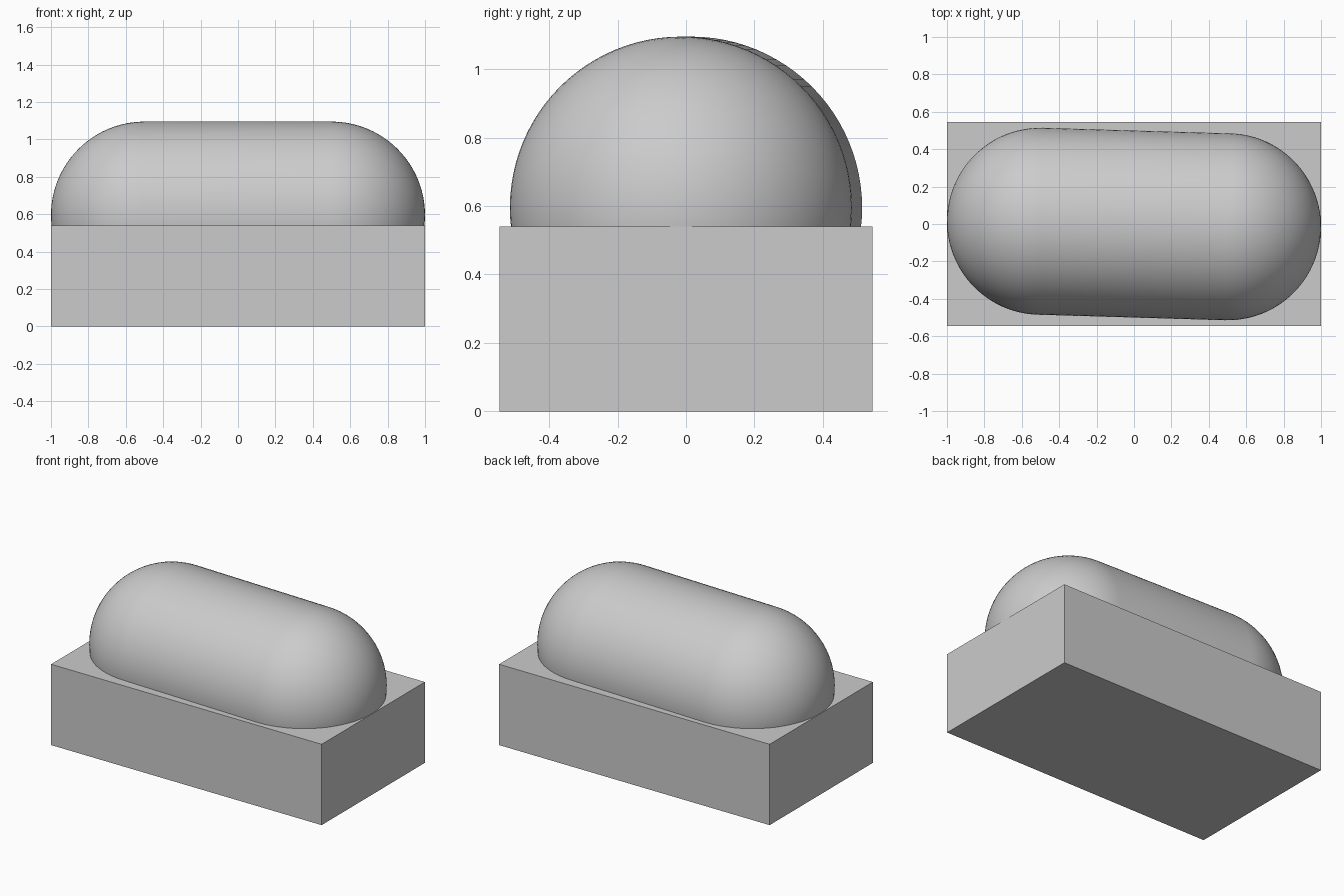
import bpy, bmesh, math
from mathutils import Matrix, Vector

cube = bpy.data.objects.get("Cube")
if cube:
    bpy.data.objects.remove(cube, do_unlink=True)

grey = bpy.data.materials.new("light grey")
grey.use_nodes = True
colour = (0.6, 0.6, 0.6, 1)
grey.diffuse_color = colour
grey.node_tree.nodes["Principled BSDF"].inputs["Base Color"].default_value = colour


def add_object(name, bm):
    bmesh.ops.recalc_face_normals(bm, faces=bm.faces)
    mesh = bpy.data.meshes.new(name)
    bm.to_mesh(mesh)
    bm.free()
    mesh.materials.append(grey)
    obj = bpy.data.objects.new(name, mesh)
    bpy.context.collection.objects.link(obj)
    return obj


# Rectangular base block
WIDTH, DEPTH, HEIGHT = 2, 1.09, 0.54
bm = bmesh.new()
bmesh.ops.create_cube(bm, size=1)
bmesh.ops.scale(bm, vec=(WIDTH, DEPTH, HEIGHT), verts=bm.verts)
bmesh.ops.translate(bm, vec=(0, 0, HEIGHT / 2), verts=bm.verts)
add_object("base_block", bm)

# Capsule: a half outline with two quarter arcs, revolved about x
RADIUS, HALF_LENGTH, STEPS, SIDES = 0.5, 0.5, 24, 96
bm = bmesh.new()
outline = []
for side in (-1, 1):
    for i in range(STEPS + 1):
        a = math.pi / 2 * (i if side < 0 else STEPS - i) / STEPS
        x = side * (HALF_LENGTH + RADIUS * math.cos(a))
        outline.append(bm.verts.new((x, 0, RADIUS * math.sin(a))))
edges = [bm.edges.new(pair) for pair in zip(outline, outline[1:])]
bmesh.ops.spin(bm, geom=outline + edges, cent=(0, 0, 0), axis=(1, 0, 0),
               angle=2 * math.pi, steps=SIDES, use_duplicate=False)
bmesh.ops.remove_doubles(bm, verts=bm.verts, dist=0.0005)
capsule = add_object("capsule", bm)

# Half sunk in the block and turned slightly about the vertical
capsule.data.transform(Matrix.Translation(Vector((0, 0, 0.595)))
                       @ Matrix.Rotation(math.radians(-1.7), 4, "Z"))
capsule.data.polygons.foreach_set("use_smooth", [True] * len(capsule.data.polygons))
